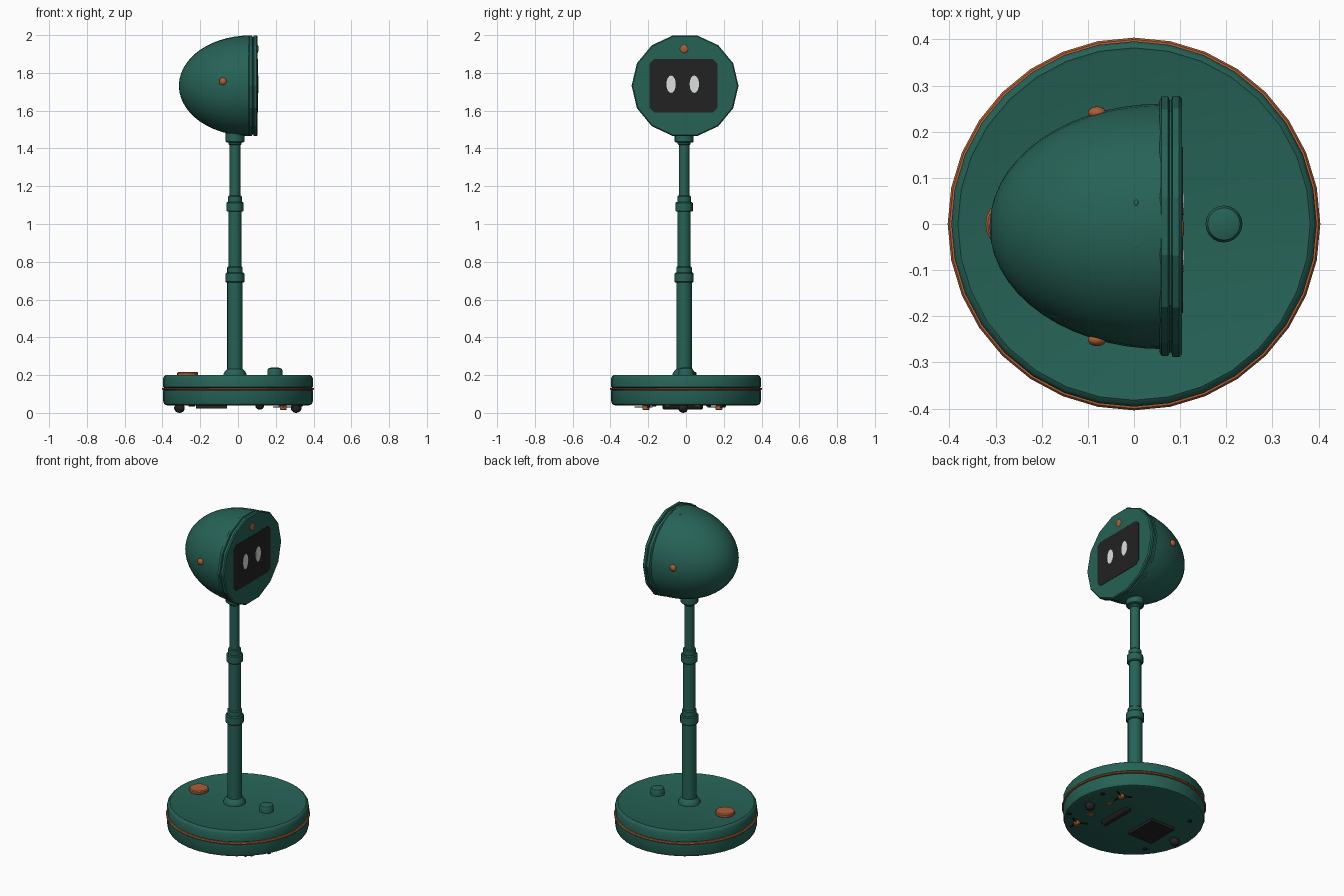
import bpy, bmesh
from math import pi, sin, cos, radians
from mathutils import Matrix, Vector

cube = bpy.data.objects.get("Cube")
if cube:
    bpy.data.objects.remove(cube)


def material(name, rgb):
    m = bpy.data.materials.new(name)
    m.use_nodes = True
    m.diffuse_color = (*rgb, 1)
    m.node_tree.nodes["Principled BSDF"].inputs["Base Color"].default_value = (*rgb, 1)
    return m


GREEN = material("deep green", (0.019, 0.122, 0.093))
COPPER = material("copper", (0.42, 0.11, 0.035))
BLACK = material("black", (0.016, 0.016, 0.016))
WHITE = material("eye white", (0.72, 0.75, 0.72))

TO_X = Matrix.Rotation(pi / 2, 4, 'Y')
TO_Y = Matrix.Rotation(-pi / 2, 4, 'X')
CY = -0.01          # side offset of the mast and head
HEAD_Z = 1.732


def finish(name, bm, mat, smooth=35):
    bmesh.ops.recalc_face_normals(bm, faces=bm.faces)
    me = bpy.data.meshes.new(name)
    bm.to_mesh(me)
    bm.free()
    me.materials.append(mat)
    ob = bpy.data.objects.new(name, me)
    bpy.context.collection.objects.link(ob)
    if smooth:
        bpy.ops.object.select_all(action='DESELECT')
        ob.select_set(True)
        bpy.context.view_layer.objects.active = ob
        bpy.ops.object.shade_smooth_by_angle(angle=radians(smooth))
    return ob


def lathe(name, profile, mat, at, n=32, axis=None, squash=(1, 1, 1), phase=0.0, smooth=35):
    """Revolve (radius, height) points and cap both ends."""
    bm = bmesh.new()
    rings = []
    for r, h in profile:
        angles = [2 * pi * (k + phase) / n for k in range(n)]
        rings.append([bm.verts.new((r * cos(a), r * sin(a), h)) for a in angles])
    for lo, hi in zip(rings, rings[1:]):
        for k in range(n):
            j = (k + 1) % n
            bm.faces.new((lo[k], lo[j], hi[j], hi[k]))
    bm.faces.new(rings[0])
    bm.faces.new(rings[-1])
    place = Matrix.Translation(at) @ Matrix.Diagonal((*squash, 1)) @ (axis or Matrix())
    bm.transform(place)
    return finish(name, bm, mat, smooth)


def rod(name, r, z0, z1, mat, at, n=20, bevel=0.005, axis=None):
    """Cylinder with softened rims."""
    b = min(bevel, r / 3, (z1 - z0) / 3)
    return lathe(name, [(r - b, z0), (r, z0 + b), (r, z1 - b), (r - b, z1)], mat, at, n, axis)


def ball(name, size, mat, at):
    bm = bmesh.new()
    bmesh.ops.create_uvsphere(bm, u_segments=14, v_segments=10, radius=1)
    bm.transform(Matrix.Translation(at) @ Matrix.Diagonal((*size, 1)))
    return finish(name, bm, mat)


def box(name, size, mat, at, turn=0.0):
    bm = bmesh.new()
    bmesh.ops.create_cube(bm, size=1)
    bm.transform(Matrix.Translation(at) @ Matrix.Rotation(turn, 4, 'Z') @ Matrix.Diagonal((*size, 1)))
    return finish(name, bm, mat, 0)


def face_plate(name, outline, mat, x, depth):
    """Flat plate facing +x from a (y, z) outline."""
    bm = bmesh.new()
    face = bm.faces.new([bm.verts.new((x, y, z)) for y, z in outline])
    out = bmesh.ops.extrude_face_region(bm, geom=[face])
    moved = [v for v in out["geom"] if isinstance(v, bmesh.types.BMVert)]
    bmesh.ops.translate(bm, verts=moved, vec=(depth, 0, 0))
    return finish(name, bm, mat, 0)


# Base drum with stepped, softened rims and a copper trim band
lathe("base", [(0.375, 0.04), (0.39, 0.045), (0.396, 0.06), (0.396, 0.118), (0.39, 0.122),
               (0.39, 0.132), (0.396, 0.136), (0.396, 0.185), (0.39, 0.195), (0.382, 0.2),
               (0.376, 0.198)], GREEN, (0, 0, 0))
lathe("base_trim", [(0.385, 0.121), (0.4, 0.122), (0.404, 0.127), (0.4, 0.132), (0.385, 0.133)],
      COPPER, (0, 0, 0))

# Buttons on the base
rod("copper_button", 0.055, 0.195, 0.217, COPPER, (-0.267, 0, 0))
lathe("green_button", [(0.04, 0.195), (0.04, 0.225), (0.035, 0.235), (0.02, 0.24)],
      GREEN, (0.195, 0, 0), 20)

# Telescopic mast
MAST = (-0.016, CY, 0)
lathe("mast_foot", [(0.062, 0.195), (0.062, 0.205), (0.052, 0.222), (0.042, 0.232)], GREEN, MAST, 24)
rod("lower_mast", 0.041, 0.2, 0.72, GREEN, MAST)
rod("middle_mast", 0.035, 0.7, 1.1, GREEN, MAST)
rod("upper_mast", 0.028, 1.08, 1.46, GREEN, MAST)
for level, z, r in (("lower", 0.69, 0.051), ("upper", 1.065, 0.046)):
    rod(level + "_collar", r, z, z + 0.052, GREEN, MAST)
    rod(level + "_collar_lip", r - 0.01, z + 0.04, z + 0.085, GREEN, MAST)
rod("neck_collar", 0.05, 1.432, 1.485, GREEN, MAST)
rod("neck_ring", 0.034, 1.418, 1.44, GREEN, MAST)

# Head: smooth half ellipsoid closed by a faceted double rim
dome = [(0.266 * sin(t), -0.375 * cos(t)) for t in (pi / 2 * (i + 0.15) / 14 for i in range(14))]
lathe("head_dome", dome + [(0.266, 0)], GREEN, (0.062, CY + 0.005, HEAD_Z), 36, TO_X)
lathe("face_rim", [(0.272, 0.055), (0.281, 0.06), (0.281, 0.074), (0.274, 0.077), (0.274, 0.081),
                   (0.283, 0.084), (0.283, 0.098), (0.277, 0.104)],
      GREEN, (0, CY + 0.005, HEAD_Z), 14, TO_X, (1, 1, 0.968), 0.5, 20)

# Screen with clipped corners, and eyes
sy, sz, c = 0.18, 0.141, 0.024
corners = [(sy, sz - c), (sy - c, sz), (c - sy, sz), (-sy, sz - c),
           (-sy, c - sz), (c - sy, -sz), (sy - c, -sz), (sy, c - sz)]
face_plate("screen", [(y - 0.013, z + 1.732) for y, z in corners], BLACK, 0.1, 0.006)
for side, y in (("right", -0.079), ("left", 0.044)):
    oval = [(y + 0.025 * cos(a), 1.74 + 0.046 * sin(a)) for a in (2 * pi * k / 16 for k in range(16))]
    face_plate(side + "_eye", oval, WHITE, 0.104, 0.004)

# Copper sensors on the brow and the sides of the head, tiny beads on the crown
ball("brow_sensor", (0.006, 0.022, 0.022), COPPER, (0.103, CY, 1.927))
for side, s in (("left", 1), ("right", -1)):
    ball(side + "_head_sensor", (0.02, 0.014, 0.02), COPPER, (-0.08, CY + 0.005 + s * 0.246, 1.755))
    ball(side + "_crown_bead", (0.006, 0.008, 0.006), GREEN, (0.005, s * 0.045, 1.986))

# Underside: casters, roller, hatch
for end, x in (("front", 0.308), ("rear", -0.31)):
    ball(end + "_caster", (0.029, 0.026, 0.026), BLACK, (x, -0.015, 0.026))
rod("roller", 0.024, -0.115, 0.1, BLACK, (0.115, -0.01, 0.041), 14, 0.01, TO_Y)
box("hatch", (0.165, 0.2, 0.016), BLACK, (-0.14, -0.015, 0.032))

# Spinning side brushes, each with three arms
for side, y in (("right", -0.212), ("left", 0.175)):
    rod(side + "_brush_hub", 0.018, 0.014, 0.042, COPPER, (0.24, y, 0), 12)
    for k in range(3):
        a = 2 * pi * k / 3 + 0.5
        box(f"{side}_brush_arm_{k + 1}", (0.05, 0.008, 0.005), BLACK,
            (0.24 + 0.036 * cos(a), y + 0.036 * sin(a), 0.03), a)

# Small contacts and floor sensors
for i, y in enumerate((-0.1, 0.06)):
    box(f"contact_{i + 1}", (0.03, 0.03, 0.006), COPPER, (0.23, y, 0.038))
for i, (x, y) in enumerate(((0.33, 0.12), (0.33, -0.17), (-0.24, 0.2), (-0.25, -0.2))):
    rod(f"floor_sensor_{i + 1}", 0.013, 0.033, 0.045, BLACK, (x, y, 0), 12)
